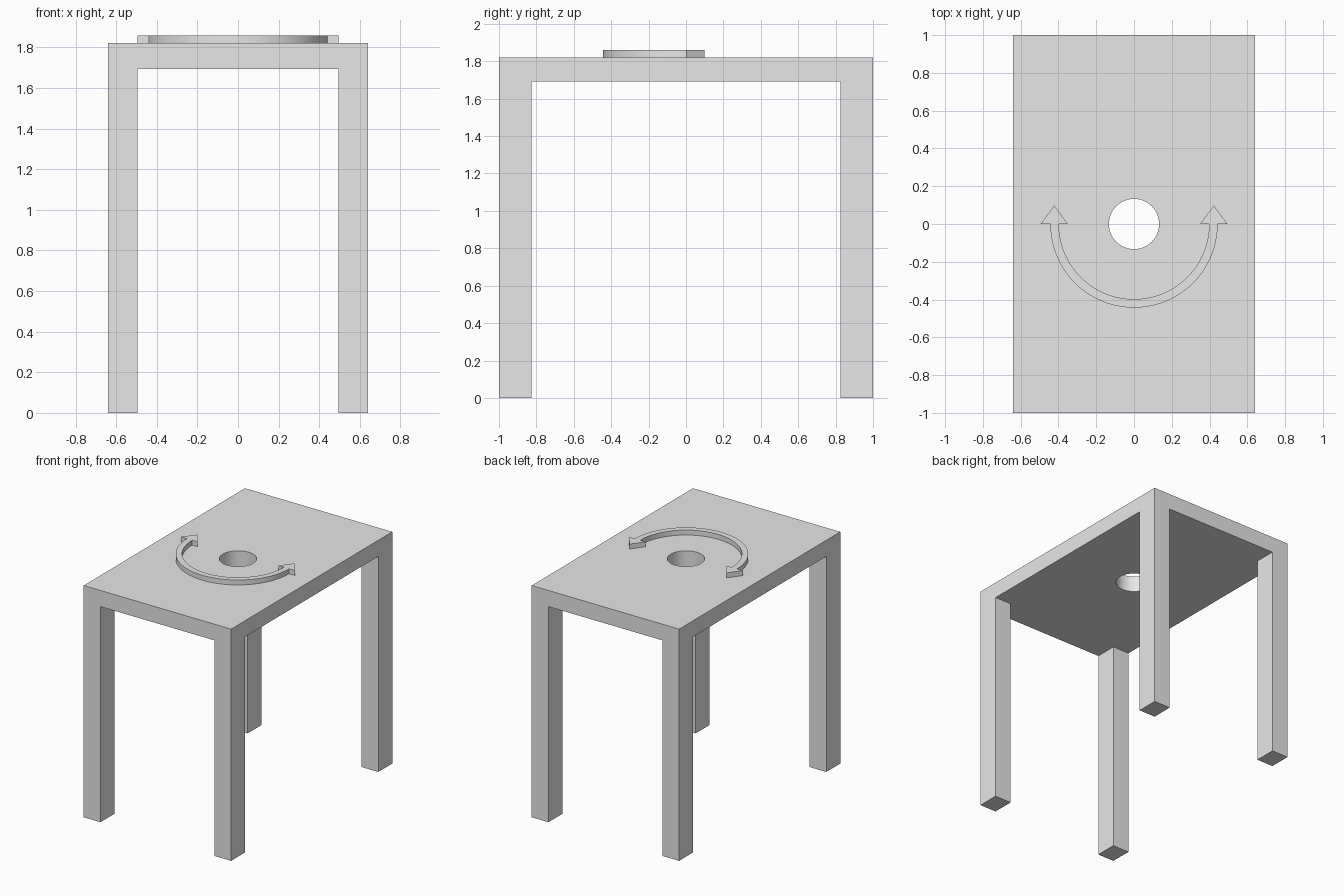
import bpy, bmesh, math

if "Cube" in bpy.data.objects:
    bpy.data.objects.remove(bpy.data.objects["Cube"], do_unlink=True)

HALF_X, HALF_Y = 0.64, 1.0
TOP_Z, UNDER_Z = 1.82, 1.693
LEG_X, LEG_Y = 0.145, 0.173
ARROW_Z = 1.859

grey = bpy.data.materials.new("plain grey")
grey.use_nodes = True
colour = (0.8, 0.8, 0.8, 1)
grey.diffuse_color = colour
grey.node_tree.nodes["Principled BSDF"].inputs["Base Color"].default_value = colour


def arc(radius, start, end, steps):
    """Points along a circular arc, angles in degrees."""
    angles = [math.radians(start + (end - start) * i / steps) for i in range(steps + 1)]
    return [(radius * math.cos(a), radius * math.sin(a)) for a in angles]


def rectangle(x0, x1, y0, y1):
    return [(x0, y0), (x1, y0), (x1, y1), (x0, y1)]


def prism(name, loops, bottom, top):
    """Extrude an outline, with optional holes, between two heights."""
    bm = bmesh.new()
    edges = []
    for loop in loops:
        verts = [bm.verts.new((x, y, bottom)) for x, y in loop]
        edges += [bm.edges.new((v, verts[i - 1])) for i, v in enumerate(verts)]
    bmesh.ops.triangle_fill(bm, edges=edges, use_beauty=True, use_dissolve=False)
    result = bmesh.ops.extrude_face_region(bm, geom=bm.faces[:])
    moved = [g for g in result["geom"] if isinstance(g, bmesh.types.BMVert)]
    bmesh.ops.translate(bm, verts=moved, vec=(0, 0, top - bottom))
    bmesh.ops.recalc_face_normals(bm, faces=bm.faces[:])
    mesh = bpy.data.meshes.new(name)
    bm.to_mesh(mesh)
    bm.free()
    mesh.materials.append(grey)
    obj = bpy.data.objects.new(name, mesh)
    bpy.context.collection.objects.link(obj)
    bpy.ops.object.select_all(action='DESELECT')
    obj.select_set(True)
    bpy.context.view_layer.objects.active = obj
    bpy.ops.object.shade_smooth_by_angle(angle=math.radians(30))
    return obj


# Table top with a round hole through the middle
hole = arc(0.133, 0, 360, 64)[:-1]
prism("table_top", [rectangle(-HALF_X, HALF_X, -HALF_Y, HALF_Y), hole], UNDER_Z, TOP_Z)

# Four corner legs, flush with the edges of the top
for side, sx in (("left", 1), ("right", -1)):
    for end, sy in (("front", -1), ("back", 1)):
        xs = sorted((sx * HALF_X, sx * (HALF_X - LEG_X)))
        ys = sorted((sy * HALF_Y, sy * (HALF_Y - LEG_Y)))
        prism(f"{end}_{side}_leg", [rectangle(*xs, *ys)], 0, UNDER_Z)

# Raised half-ring with an arrowhead at each end
INNER, OUTER = 0.398, 0.443
MID, HEAD, TIP = 0.4225, 0.0725, 0.098
right_head = [(-MID - HEAD, 0), (-MID, TIP), (-MID + HEAD, 0)]
left_head = [(-x, y) for x, y in reversed(right_head)]
outline = (arc(OUTER, 180, 360, 48) + left_head[::-1]
           + arc(INNER, 360, 180, 48) + right_head[::-1])
prism("curved_double_arrow", [outline], TOP_Z, ARROW_Z)
